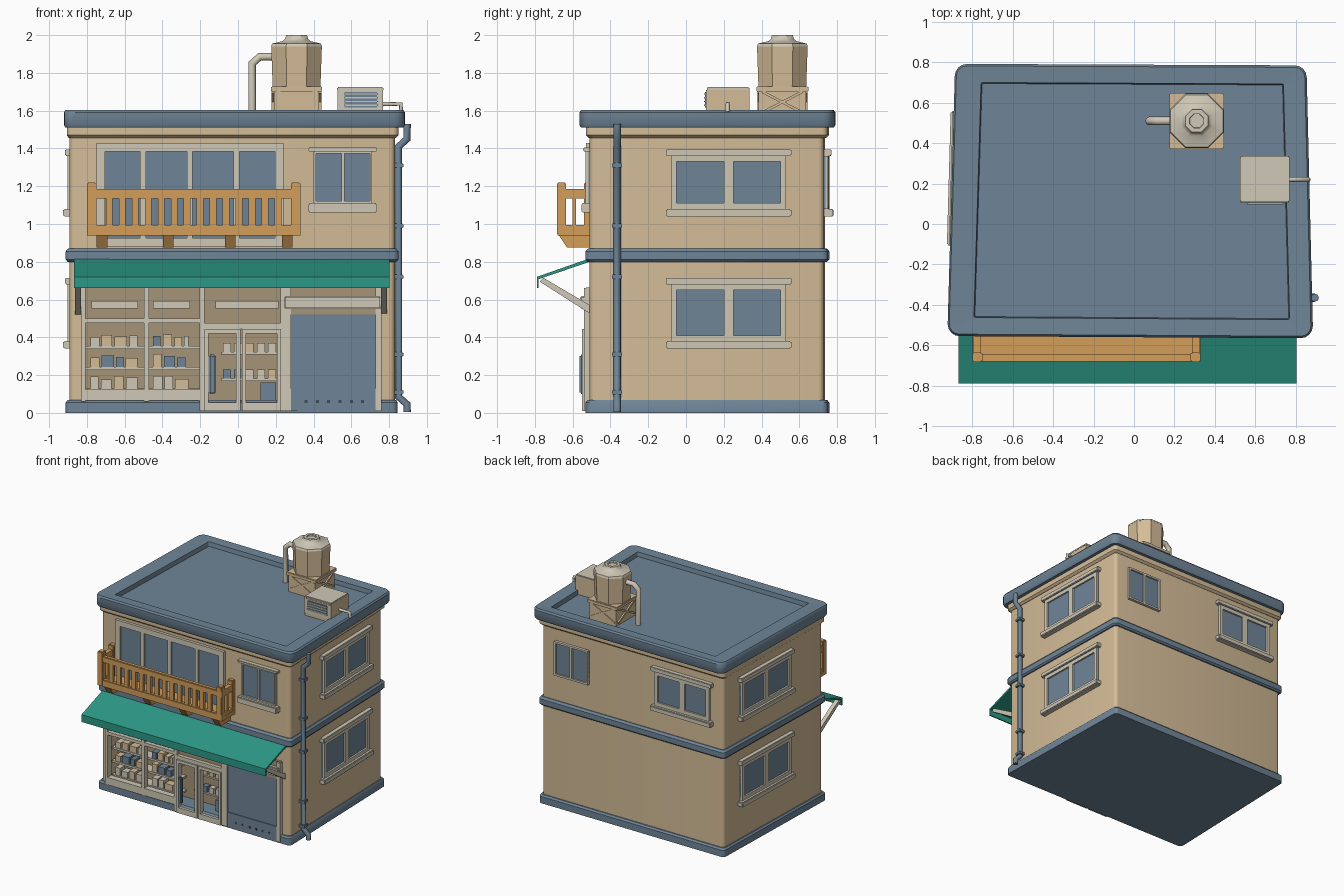
import bpy, bmesh, math, random
from mathutils import Matrix, Vector

random.seed(4)
cube = bpy.data.objects.get("Cube")
if cube:
    bpy.data.objects.remove(cube, do_unlink=True)


def material(name, rgb):
    col = [(c / 255 / 12.92) if c < 11 else ((c / 255 + 0.055) / 1.055) ** 2.4 for c in rgb] + [1]
    m = bpy.data.materials.new(name)
    m.use_nodes = True
    m.diffuse_color = col
    m.node_tree.nodes["Principled BSDF"].inputs["Base Color"].default_value = col
    return m


TAN = material("tan wall", (212, 188, 151))
BLUE = material("slate blue", (111, 133, 151))
CREAM = material("cream trim", (207, 200, 182))
WOOD = material("orange wood", (210, 157, 90))
GREEN = material("green awning", (44, 152, 134))
BROWN = material("shop interior", (166, 147, 120))
DARK = material("dark slate", (62, 74, 84))


def add_mesh(name, bm, mat, matrix=None):
    bmesh.ops.recalc_face_normals(bm, faces=bm.faces)
    mesh = bpy.data.meshes.new(name)
    bm.to_mesh(mesh)
    bm.free()
    mesh.materials.append(mat)
    ob = bpy.data.objects.new(name, mesh)
    bpy.context.collection.objects.link(ob)
    if matrix:
        ob.matrix_world = matrix
    return ob


def box(name, xs, ys, zs, mat, matrix=Matrix(), bevel=0):
    bm = bmesh.new()
    bmesh.ops.create_cube(bm, size=1)
    size = [abs(a[1] - a[0]) for a in (xs, ys, zs)]
    bmesh.ops.scale(bm, vec=size, verts=bm.verts)
    if bevel:
        bmesh.ops.bevel(bm, geom=bm.edges[:], offset=bevel, segments=2, affect='EDGES')
    mid = Vector([(a[0] + a[1]) / 2 for a in (xs, ys, zs)])
    return add_mesh(name, bm, mat, matrix @ Matrix.Translation(mid))


def loft(name, loops, mat):
    bm = bmesh.new()
    rings = [[bm.verts.new(p) for p in loop] for loop in loops]
    n = len(rings[0])
    for a, b in zip(rings, rings[1:]):
        for i in range(n):
            j = (i + 1) % n
            bm.faces.new((a[i], a[j], b[j], b[i]))
    bm.faces.new(rings[0])
    bm.faces.new(rings[-1])
    return add_mesh(name, bm, mat)


def prism_x(name, profile, x0, x1, mat):
    return loft(name, [[(x, y, z) for y, z in profile] for x in (x0, x1)], mat)


def ring(x, y, z, r, n=8):
    return [(x + r * math.cos((i + .5) * math.tau / n), y + r * math.sin((i + .5) * math.tau / n), z)
            for i in range(n)]


def pipe(name, points, r, mat):
    cu = bpy.data.curves.new(name, 'CURVE')
    cu.dimensions = '3D'
    cu.bevel_depth, cu.bevel_resolution, cu.use_fill_caps = r, 2, True
    s = cu.splines.new('POLY')
    s.points.add(len(points) - 1)
    for p, co in zip(s.points, points):
        p.co = (*co, 1)
    cu.materials.append(mat)
    ob = bpy.data.objects.new(name, cu)
    bpy.context.collection.objects.link(ob)


# Slightly skewed footprint with rounded corners, grown by an amount per side
FL, FR, BR, BL = (-.892, -.50), (.83, -.51), (.80, .73), (-.857, .737)


def footprint(z, left=0, right=0, depth=0, rad=.03, seg=4):
    pts = []
    for k, (cx, cy) in enumerate((FL, FR, BR, BL)):
        sx, sy = (1 if cx > 0 else -1), (1 if cy > 0 else -1)
        cx += (right if sx > 0 else -left) - sx * rad
        cy += sy * (depth - rad)
        for i in range(seg + 1):
            a = math.pi + (k + i / seg) * math.pi / 2
            pts.append((cx + rad * math.cos(a), cy + rad * math.sin(a), z))
    return pts


# Ground floor with a shop recess, upper floor and cornice
def shop_footprint(z):
    p = footprint(z)
    notch = [(-.82, -.50, z), (-.82, -.37, z), (.24, -.37, z), (.24, -.506, z)]
    return p[:5] + notch + p[5:]


loft("ground_floor_walls", [shop_footprint(.03), shop_footprint(.66)], TAN)
loft("upper_walls", [footprint(.66), footprint(1.53)], TAN)
loft("cornice", [footprint(1.455, .004, .004, .004), footprint(1.47, .014, .02, .02),
                 footprint(1.52, .014, .02, .02)], TAN)
loft("base_plinth", [footprint(0, .02, .015, .022), footprint(.055, .02, .015, .022),
                     footprint(.068, .01, .008, .01)], BLUE)
loft("floor_band", [footprint(.80, .01, .01, .01), footprint(.812, .02, .02, .022),
                    footprint(.855, .02, .02, .022), footprint(.87, .008, .008, .008)], BLUE)
rim = (.03, .055, .055)
low = (.022, .045, .045)
loft("roof", [footprint(1.51, *low, .05), footprint(1.525, *rim, .06), footprint(1.59, *rim, .06),
              footprint(1.603, *low, .05), footprint(1.60, -.10, -.06, -.037, .008),
              footprint(1.565, -.105, -.065, -.042, .008)], BLUE)


# Windows: frame bars, recessed glass, optional lintel and sill
def window(name, wall, axis, at, w, z0, z1, panes=2, border=.03, mid=.05, lintel=.035, sill=.04):
    p0, p1 = Vector((*wall[0], 0)), Vector((*wall[1], 0))
    d = p1 - p0
    pos = p0 + d * ((at - p0[axis]) / d[axis])
    m = Matrix.Translation(pos) @ Matrix.Rotation(math.atan2(d.y, d.x), 4, 'Z')
    h, out = w / 2, (-.022, .02)
    box(name + "_glass", (-h, h), (-.008, .02), (z0, z1), BLUE, m)
    box(name + "_top_bar", (-h, h), out, (z1 - border, z1), CREAM, m)
    box(name + "_bottom_bar", (-h, h), out, (z0, z0 + border), CREAM, m)
    for s in (-1, 1):
        box(name + "_side_bar", (s * h, s * (h - border)), out, (z0, z1), CREAM, m)
    for i in range(1, panes):
        x = -h + w * i / panes
        box(name + "_mullion", (x - mid / 2, x + mid / 2), out, (z0, z1), CREAM, m)
    if lintel:
        box(name + "_lintel", (-h - .027, h + .027), (-.035, .02), (z1, z1 + lintel), CREAM, m, .004)
        box(name + "_sill", (-h - .027, h + .027), (-.045, .02), (z0 - sill, z0), CREAM, m, .006)


for side, wall in (("left", (FR, BR)), ("right", (BL, FL))):
    for level, z in (("upper", 1.08), ("lower", .38)):
        window(f"{side}_{level}_window", wall, 1, .225, .61, z, z + .28 + (.02 if z < 1 else 0))
window("back_wide_window", (BR, BL), 0, -.49, .50, 1.08, 1.36)
window("back_small_window", (BR, BL), 0, .52, .31, 1.08, 1.36, lintel=0, border=.015, mid=.02)
window("front_small_window", (FL, FR), 0, .555, .31, 1.11, 1.385, border=.012, mid=.016, lintel=.02, sill=.05)
window("balcony_window", (FL, FR), 0, -.255, .99, .88, 1.43, panes=4, border=.045, mid=.03, lintel=0)

# Balcony
bx0, bx1, by = -.80, .33, -.68
box("balcony_floor", (bx0, bx1), (by, -.49), (.94, .97), WOOD)
for name, z0, z1 in (("top_rail", 1.135, 1.185), ("bottom_rail", .94, .995)):
    box("balcony_" + name, (bx0, bx1), (by, by + .035), (z0, z1), WOOD, bevel=.005)
    for x in (bx0 + .005, bx1 - .04):
        box("balcony_side_" + name, (x, x + .035), (by, -.49), (z0, z1), WOOD)
for x in (bx0, bx1 - .05):
    box("balcony_post", (x, x + .05), (by - .003, by + .045), (.94, 1.22), WOOD, bevel=.006)
    box("balcony_wall_post", (x, x + .05), (-.54, -.49), (.94, 1.22), WOOD, bevel=.006)
    box("balcony_side_baluster", (x + .01, x + .04), (-.602, -.582), (.98, 1.15), WOOD)
for i in range(14):
    x = bx0 + .05 + (i + 1) * (bx1 - bx0 - .10) / 15
    box("balcony_baluster", (x - .018, x + .018), (by + .005, by + .028), (.98, 1.15), WOOD)
for x in (-.72, -.37, -.04, .26):
    prism_x("balcony_bracket", [(by, .95), (-.63, .875), (-.50, .875), (-.50, .95)], x - .028, x + .028, WOOD)

# Awning and its struts
prism_x("awning", [(-.51, .818), (-.79, .72), (-.79, .66), (-.78, .66), (-.78, .708), (-.51, .80)],
        -.868, .803, GREEN)
for x in (-.863, .757):
    prism_x("awning_strut", [(-.775, .695), (-.755, .715), (-.50, .565), (-.50, .52)], x, x + .033, CREAM)

# Shop front frame, transom panels and sill
front = (-.54, -.49)
for x0, x1, z0 in ((-.83, -.807, .06), (-.497, -.472, .06), (-.205, -.178, .01), (.225, .28, .01), (.728, .76, .01)):
    box("shop_post", (x0, x1), front, (z0, .66), CREAM)
box("window_transom_bar", (-.83, -.18), front, (.475, .50), CREAM)
box("door_transom_bar", (-.18, .23), front, (.445, .475), CREAM)
box("shop_sill", (-.83, -.18), front, (.065, .125), CREAM)
box("transom_panel", (-.82, .23), (-.51, -.48), (.475, .665), BROWN)
for x0, x1 in ((-.775, -.53), (-.45, -.255), (-.12, .215)):
    box("transom_vent", (x0, x1), (-.52, -.50), (.553, .593), CREAM)
box("shop_back", (-.82, .24), (-.385, -.365), (.06, .66), BROWN)

# Shelves with goods
for z in (.125, .24, .35):
    box("shelf", (-.81, -.20), (-.48, -.38), (z - .012, z + .004), CREAM)
    for x0, x1 in ((-.78, -.52), (-.45, -.25)):
        x = x0
        while x < x1 - .03:
            w = min(random.uniform(.04, .10), x1 - x)
            mat = random.choice((CREAM, CREAM, TAN, BLUE))
            box("goods", (x, x + w - .012), (-.475, -.41), (z + .004, z + random.uniform(.05, .075)), mat)
            x += w
for z in (.17, .31):
    box("door_shelf", (-.09, .22), (-.44, -.38), (z, z + .012), CREAM)
    for i in range(5):
        x = -.08 + i * .06
        box("door_goods", (x, x + .042), (-.435, -.39), (z + .012, z + .06), random.choice((CREAM, TAN, BLUE)))
box("blue_crate", (.12, .20), (-.46, -.39), (.06, .16), BLUE)

# Double door with handle
for x0, x1 in ((-.178, .012), (.02, .228)):
    for a, b in ((x0, x0 + .022), (x1 - .022, x1)):
        box("door_stile", (a, b), (-.55, -.51), (.01, .445), CREAM)
    for a, b in ((.01, .055), (.42, .445)):
        box("door_rail", (x0, x1), (-.55, -.51), (a, b), CREAM)
box("door_handle", (-.157, -.117), (-.565, -.535), (.10, .31), BLUE, bevel=.008)

# Roller shutter
box("shutter", (.28, .728), (-.53, -.49), (.01, .53), BLUE)
box("shutter_bottom_bar", (.28, .728), (-.537, -.50), (.01, .13), BLUE)
for i in range(6):
    x = .36 + i * .06
    box("shutter_hole", (x - .008, x + .008), (-.54, -.53), (.052, .068), DARK)
box("shutter_shadow_gap", (.245, .757), (-.535, -.49), (.52, .552), BROWN)
box("shutter_roller_box", (.243, .757), (-.56, -.49), (.55, .62), CREAM, bevel=.008)
box("shutter_top_panel", (.245, .757), (-.53, -.49), (.62, .665), BROWN)

# Drainpipe with clamps
px, py = .85, -.365
pipe("drainpipe", [(px + .045, py, .005), (px + .045, py, .045), (px, py, .085), (px, py, 1.41),
                   (px + .045, py, 1.45), (px + .045, py, 1.53)], .02, BLUE)
for z in (.11, .31, .72, .99, 1.31):
    box("drainpipe_clamp", (px - .03, px + .026), (py - .027, py + .027), (z - .012, z + .012), BLUE, bevel=.004)

# Water tank on its stand
tx, ty = .31, .51
box("tank_stand", (tx - .12, tx + .12), (ty - .125, ty + .125), (1.56, 1.705), TAN)
box("tank_stand_top", (tx - .135, tx + .135), (ty - .138, ty + .138), (1.70, 1.728), TAN, bevel=.004)
for a in range(4):
    turn = Matrix.Translation((tx, ty, 1.645)) @ Matrix.Rotation(a * math.pi / 2, 4, 'Z')
    for s in (-1, 1):
        tilt = turn @ Matrix.Rotation(s * .48, 4, 'Y')
        box("stand_brace", (-.12, .12), (-.132, -.12), (-.007, .007), TAN, tilt)
loft("tank", [ring(tx, ty, z, r) for z, r in ((1.728, .137), (1.94, .145))], TAN)
loft("tank_lid", [ring(tx, ty, z, r) for z, r in
                  ((1.94, .146), (1.955, .14), (1.968, .08), (1.98, .066), (2.0, .06), (2.0, .038), (1.99, .036))], CREAM)
pipe("tank_pipe", [(tx - .12, ty, 1.885), (.115, ty, 1.885), (.075, ty, 1.85), (.075, ty, 1.56)], .021, CREAM)

# Rooftop cooling unit
box("cooler_body", (.527, .768), (.113, .335), (1.56, 1.71), TAN)
box("cooler_top", (.525, .77), (.11, .337), (1.705, 1.725), CREAM, bevel=.005)
box("cooler_front", (.527, .768), (.106, .114), (1.59, 1.71), CREAM)
box("cooler_grille", (.565, .735), (.101, .108), (1.618, 1.698), BLUE)
for i in range(4):
    z = 1.625 + i * .02
    box("cooler_slat", (.56, .74), (.096, .104), (z, z + .007), CREAM)
pipe("cooler_pipe", [(.76, .22, 1.635), (.862, .22, 1.635), (.862, .22, 1.595)], .012, CREAM)

# Smooth only the rounded corners
bpy.ops.object.select_all(action='DESELECT')
for ob in bpy.context.scene.objects:
    if ob.type == 'MESH':
        ob.select_set(True)
        bpy.context.view_layer.objects.active = ob
bpy.ops.object.shade_smooth_by_angle(angle=math.radians(35))
